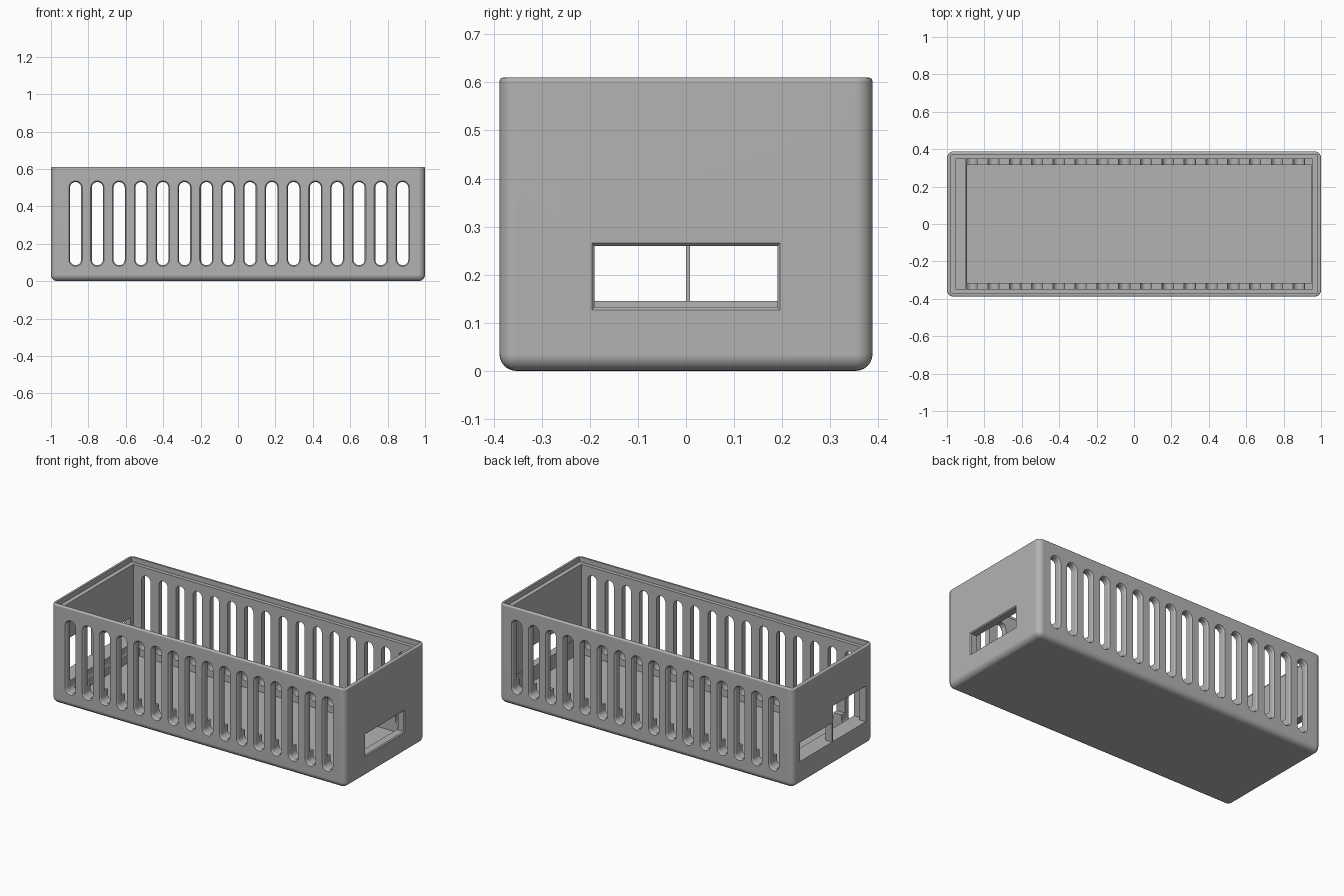
import bpy, bmesh, math

default = bpy.data.objects.get("Cube")
if default:
    bpy.data.objects.remove(default, do_unlink=True)

HX, HY, TOP = 1.0, 0.388, 0.61      # outer half sizes and height
SHELF = 0.145                       # height of the inner support ledge

grey = bpy.data.materials.new("plain grey")
grey.use_nodes = True
tone = (0.45, 0.45, 0.45, 1)
grey.diffuse_color = tone
grey.node_tree.nodes["Principled BSDF"].inputs["Base Color"].default_value = tone


def make_object(name, bm):
    bmesh.ops.recalc_face_normals(bm, faces=bm.faces)
    mesh = bpy.data.meshes.new(name)
    bm.to_mesh(mesh)
    bm.free()
    mesh.materials.append(grey)
    obj = bpy.data.objects.new(name, mesh)
    bpy.context.collection.objects.link(obj)
    return obj


def add_box(bm, lo, hi):
    verts = bmesh.ops.create_cube(bm, size=1)["verts"]
    for v in verts:
        for i in range(3):
            v.co[i] = lo[i] if v.co[i] < 0 else hi[i]


def add_loft(bm, rings):
    """Skin a closed solid through matching rings of points."""
    loops = [[bm.verts.new(p) for p in ring] for ring in rings]
    n = len(loops[0])
    for a, b in zip(loops, loops[1:]):
        for i in range(n):
            j = (i + 1) % n
            bm.faces.new((a[i], a[j], b[j], b[i]))
    bm.faces.new(loops[0])
    bm.faces.new(loops[-1])


def slot_ring(x, y, r, z0=0.115, z1=0.50, steps=10):
    ring = []
    for centre, start in ((z1, 0), (z0, math.pi)):
        for k in range(steps + 1):
            a = start + math.pi * k / steps
            ring.append((x + r * math.cos(a), y, centre + r * math.sin(a)))
    return ring


def window_ring(x, grow):
    y, z0, z1 = 0.19 + grow, 0.133 - grow, 0.26 + grow
    return [(x, -y, z0), (x, y, z0), (x, y, z1), (x, -y, z1)]


cutters = []


def box_cutter(name, lo, hi):
    bm = bmesh.new()
    add_box(bm, lo, hi)
    cutters.append(make_object(name, bm))


# Outer block: rounded uprights and underside, fine rounding on the rim
bm = bmesh.new()
add_box(bm, (-HX, -HY, 0), (HX, HY, TOP))
lower = [e for e in bm.edges if min(v.co.z for v in e.verts) < 0.01]
bmesh.ops.bevel(bm, geom=lower, offset=0.035, segments=6, profile=0.5, affect='EDGES')
rim = [e for e in bm.edges if all(v.co.z > TOP - 0.001 for v in e.verts)]
bmesh.ops.bevel(bm, geom=rim, offset=0.008, segments=3, profile=0.5, affect='EDGES')
body = make_object("vented_case", bm)

# Lid recess, main cavity, and the lower pocket that leaves the ledge
box_cutter("lid_recess", (-0.982, -0.37, TOP - 0.03), (0.982, 0.37, 1))
box_cutter("main_cavity", (-0.955, -0.347, SHELF), (0.955, 0.347, 0.9))
box_cutter("lower_pocket", (-0.892, -0.315, 0.045), (0.948, 0.315, 0.3))

# Two unequal ports on one end with a thin divider between them
box_cutter("low_port", (-1.1, 0.008, SHELF), (-0.9, 0.32, 0.262))
box_cutter("tall_port", (-1.1, -0.32, SHELF), (-0.9, 0, 0.365))

# Window with a chamfered edge on the other end
bm = bmesh.new()
add_loft(bm, [window_ring(x, g) for x, g in
              ((0.9, 0), (0.994, 0), (1.0, 0.006), (1.02, 0.026))])
cutters.append(make_object("end_window", bm))

# Row of vent slots through both long sides, eased at the outer faces
bm = bmesh.new()
side = [(HY - 0.009, 0), (HY, 0.006), (HY + 0.01, 0.016)]
profile = [(-y, g) for y, g in reversed(side)] + side
for i in range(16):
    x = 0.006 + (i - 7.5) * 0.1166
    add_loft(bm, [slot_ring(x, y, 0.03 + g) for y, g in profile])
cutters.append(make_object("vent_slots", bm))

# Carve the block, then keep only the finished part
for c in cutters:
    c.hide_render = True
    mod = body.modifiers.new(c.name, 'BOOLEAN')
    mod.operation = 'DIFFERENCE'
    mod.solver = 'EXACT'
    mod.object = c
graph = bpy.context.evaluated_depsgraph_get()
graph.update()
carved = bpy.data.meshes.new_from_object(body.evaluated_get(graph))
body.modifiers.clear()
body.data = carved
carved.materials.clear()
carved.materials.append(grey)
for p in carved.polygons:
    p.material_index = 0
for c in cutters:
    bpy.data.objects.remove(c, do_unlink=True)

# Smooth the roundings while the walls stay flat
bpy.ops.object.select_all(action='DESELECT')
body.select_set(True)
bpy.context.view_layer.objects.active = body
bpy.ops.object.shade_smooth_by_angle(angle=math.radians(30))
flat = body.modifiers.new("flat_walls", 'WEIGHTED_NORMAL')
flat.keep_sharp = True
